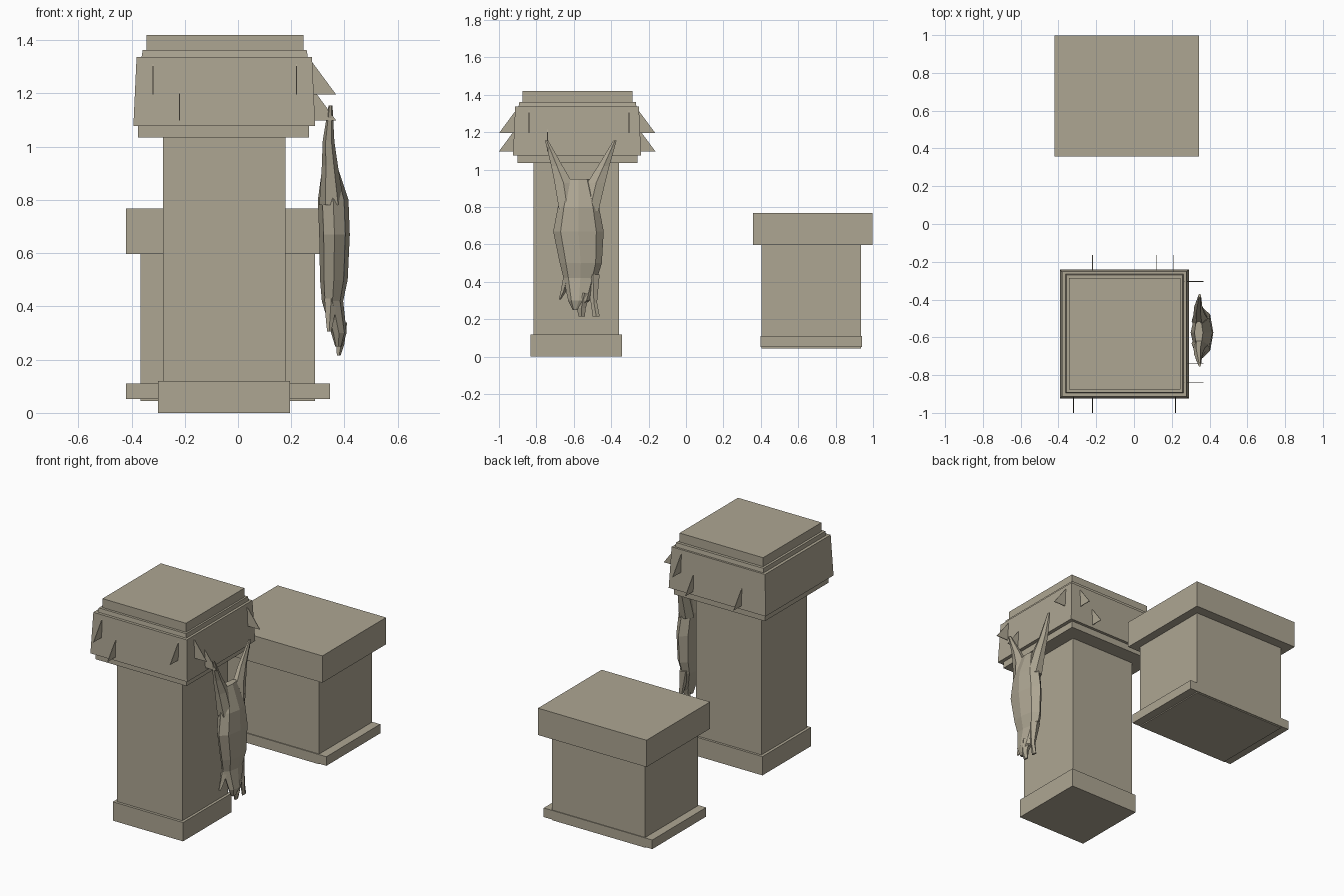
import bpy
import math

cube = bpy.data.objects.get("Cube")
if cube:
    bpy.data.objects.remove(cube, do_unlink=True)

stone = bpy.data.materials.new("warm grey stone")
stone.use_nodes = True
colour = (0.42, 0.38, 0.29, 1)
stone.diffuse_color = colour
stone.node_tree.nodes["Principled BSDF"].inputs["Base Color"].default_value = colour


def make(name, verts, faces):
    mesh = bpy.data.meshes.new(name)
    mesh.from_pydata(verts, [], faces)
    mesh.materials.append(stone)
    obj = bpy.data.objects.new(name, mesh)
    bpy.context.collection.objects.link(obj)
    return obj


def loft(name, rings):
    """Skin rings of equal length, capping both ends."""
    n = len(rings[0])
    verts = [v for ring in rings for v in ring]
    faces = [(r * n + i, r * n + (i + 1) % n, (r + 1) * n + (i + 1) % n, (r + 1) * n + i)
             for r in range(len(rings) - 1) for i in range(n)]
    faces += [tuple(reversed(range(n))), tuple(range(len(verts) - n, len(verts)))]
    return make(name, verts, faces)


def block(name, x, y, z, taper=0):
    """Box between limits, narrowed by taper on every side at the top."""
    rings = []
    for level, t in zip(z, (0, taper)):
        rings.append([(x[0] + t, y[0] + t, level), (x[1] - t, y[0] + t, level),
                      (x[1] - t, y[1] - t, level), (x[0] + t, y[1] - t, level)])
    return loft(name, rings)


# Tall pillar
block("pillar_base", (-0.30, 0.195), (-0.832, -0.342), (0, 0.12))
block("pillar_shaft", (-0.282, 0.178), (-0.815, -0.357), (0.12, 1.04))
block("capital_lower_plate", (-0.375, 0.267), (-0.90, -0.258), (1.035, 1.08))
block("capital", (-0.393, 0.29), (-0.925, -0.24), (1.077, 1.337), 0.012)
block("capital_step", (-0.362, 0.262), (-0.895, -0.265), (1.337, 1.363), 0.004)
block("capital_top", (-0.343, 0.246), (-0.875, -0.287), (1.363, 1.42))

# Low block behind it
block("block_body", (-0.367, 0.29), (0.403, 0.935), (0.045, 0.6))
block("block_foot", (-0.42, 0.345), (0.397, 0.94), (0.052, 0.11))
block("block_top", (-0.42, 0.345), (0.357, 0.998), (0.597, 0.768))


# Thin triangular hooks around the capital
def hook(name, along, bottom, wall, sign, on_side):
    half = 0.002
    profile = [(-0.025, bottom), (0.082, bottom), (-0.025, bottom + 0.145)]
    rings = []
    for s in (-half, half):
        pts = [(wall + sign * out, along + s, z) for out, z in profile]
        rings.append(pts if on_side else [(b, a, z) for a, b, z in pts])
    loft(name, rings)


UPPER, LOWER = 1.195, 1.098
walls = {
    "front": (-0.918, -1, False, ((-0.32, UPPER), (-0.22, LOWER), (0.22, UPPER))),
    "back": (-0.246, 1, False, ((0.21, UPPER), (0.12, LOWER), (-0.22, LOWER))),
    "left": (0.287, 1, True, ((-0.84, UPPER), (-0.74, LOWER), (-0.305, UPPER))),
}
for side, (wall, sign, on_side, spots) in walls.items():
    for i, (along, bottom) in enumerate(spots):
        hook(f"{side}_hook_{i + 1}", along, bottom, wall, sign, on_side)


# Hanging carcass, lofted from rings of z, y limits and x limits
def body(name, sections, sides=8):
    rings = []
    for z, y0, y1, x0, x1 in sections:
        ring = []
        for k in range(sides):
            a = 2 * math.pi * k / sides
            ring.append(((x0 + x1) / 2 + math.cos(a) * (x1 - x0) / 2,
                         (y0 + y1) / 2 + math.sin(a) * (y1 - y0) / 2, z))
        rings.append(ring)
    return loft(name, rings)


body("carcass_body", [
    (0.25, -0.605, -0.575, 0.365, 0.39),
    (0.30, -0.63, -0.515, 0.35, 0.408),
    (0.42, -0.655, -0.475, 0.315, 0.395),
    (0.50, -0.675, -0.45, 0.308, 0.412),
    (0.67, -0.71, -0.44, 0.305, 0.42),
    (0.80, -0.685, -0.465, 0.30, 0.415),
    (0.95, -0.64, -0.51, 0.32, 0.365)])

# Hind legs spread toward the hooks
body("hind_leg_front", [
    (0.78, -0.685, -0.58, 0.305, 0.40),
    (0.93, -0.71, -0.60, 0.315, 0.375),
    (1.02, -0.725, -0.655, 0.318, 0.362),
    (1.155, -0.755, -0.735, 0.34, 0.355)], 6)
body("hind_leg_back", [
    (0.78, -0.57, -0.46, 0.305, 0.40),
    (0.93, -0.535, -0.425, 0.315, 0.375),
    (1.02, -0.475, -0.405, 0.318, 0.362),
    (1.155, -0.39, -0.37, 0.34, 0.355)], 6)

# Forelegs, ear and muzzle at the bottom
body("foreleg_back", [
    (0.215, -0.50, -0.46, 0.37, 0.385),
    (0.29, -0.51, -0.475, 0.365, 0.39),
    (0.44, -0.535, -0.46, 0.33, 0.39)], 5)
body("foreleg_middle", [
    (0.215, -0.575, -0.54, 0.37, 0.385),
    (0.26, -0.585, -0.535, 0.365, 0.40),
    (0.34, -0.575, -0.51, 0.34, 0.41)], 5)
body("ear", [
    (0.305, -0.68, -0.67, 0.335, 0.35),
    (0.35, -0.67, -0.64, 0.33, 0.36),
    (0.43, -0.655, -0.61, 0.325, 0.375)], 4)
